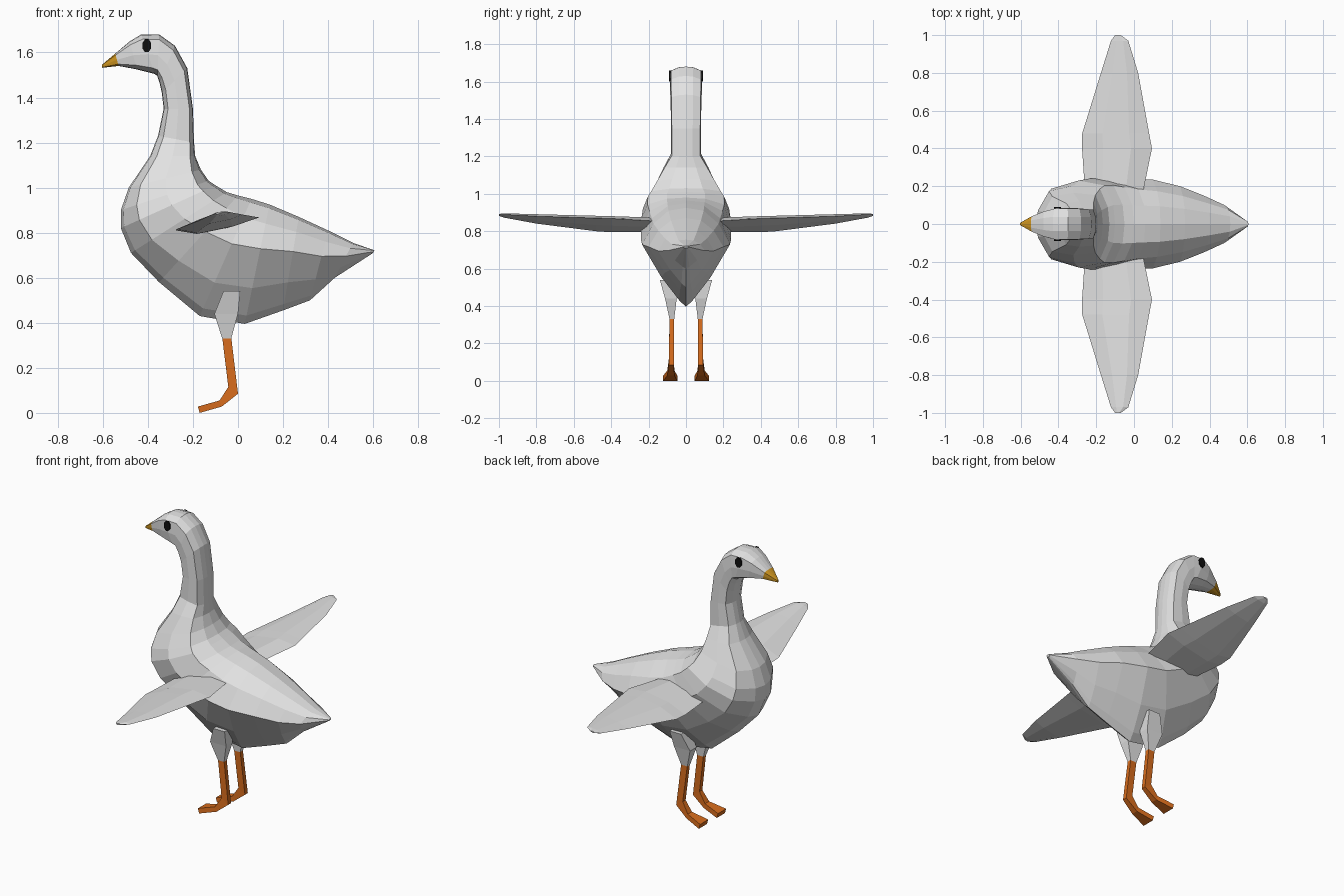
import bpy, bmesh, math


def material(name, rgb):
    m = bpy.data.materials.new(name)
    m.diffuse_color = (*rgb, 1)
    return m


WHITE = material("feather_white", (0.76, 0.76, 0.76))
GOLD = material("beak_gold", (0.68, 0.33, 0.015))
ORANGE = material("leg_orange", (0.68, 0.15, 0.012))
BLACK = material("eye_black", (0.005, 0.005, 0.005))


def loft(name, rings, mat, mirror=False):
    """Skin a list of equal-length rings and cap both ends."""
    bm = bmesh.new()
    vs = [[bm.verts.new(p) for p in r] for r in rings]
    n = len(rings[0])
    for a, b in zip(vs, vs[1:]):
        for i in range(n):
            j = (i + 1) % n
            bm.faces.new((a[i], a[j], b[j], b[i]))
    bm.faces.new(vs[0])
    bm.faces.new(vs[-1])
    bmesh.ops.remove_doubles(bm, verts=bm.verts, dist=0.0005)
    bmesh.ops.recalc_face_normals(bm, faces=bm.faces)
    me = bpy.data.meshes.new(name)
    bm.to_mesh(me)
    bm.free()
    me.materials.append(mat)
    ob = bpy.data.objects.new(name, me)
    bpy.context.collection.objects.link(ob)
    if mirror:
        mod = ob.modifiers.new("mirror", 'MIRROR')
        mod.use_axis = (False, True, False)
        mod.use_mirror_merge = False
    return ob


# Cross-section profiles: (fraction from back to belly, fraction of half width)
ROUND = [(0.02, 0.45), (0.12, 0.95), (0.5, 1), (0.85, 0.92), (0.98, 0.4)]
KEEL = [(0.03, 0.4), (0.16, 0.74), (0.37, 1), (0.70, 0.56), (0.93, 0.16)]


def body_ring(bx, bz, fx, fz, w, k):
    half = [(a[0] * (1 - k) + b[0] * k, a[1] * (1 - k) + b[1] * k)
            for a, b in zip(ROUND, KEEL)]
    loop = [(0, 0)] + half + [(1, 0)] + [(t, -s) for t, s in reversed(half)]
    return [(bx + (fx - bx) * t, s * w, bz + (fz - bz) * t) for t, s in loop]


# Body from face to tail: back x, z, belly x, z, half width, keel amount
sections = [
    (-0.545, 1.595, -0.53, 1.54, 0.042, 0),
    (-0.48, 1.65, -0.45, 1.525, 0.07, 0),
    (-0.43, 1.68, -0.37, 1.505, 0.085, 0),
    (-0.35, 1.68, -0.358, 1.495, 0.085, 0),
    (-0.28, 1.63, -0.348, 1.465, 0.085, 0),
    (-0.225, 1.53, -0.338, 1.42, 0.082, 0),
    (-0.20, 1.35, -0.33, 1.35, 0.08, 0),
    (-0.195, 1.20, -0.355, 1.23, 0.08, 0),
    (-0.19, 1.14, -0.39, 1.14, 0.12, 0),
    (-0.165, 1.08, -0.485, 1.0, 0.165, 0.1),
    (-0.13, 1.03, -0.52, 0.90, 0.205, 0.2),
    (-0.10, 1.01, -0.52, 0.82, 0.23, 0.3),
    (-0.05, 0.98, -0.475, 0.71, 0.24, 0.45),
    (0.0, 0.965, -0.35, 0.58, 0.24, 0.65),
    (0.06, 0.95, -0.17, 0.43, 0.24, 0.9),
    (0.14, 0.925, 0.03, 0.395, 0.235, 1),
    (0.27, 0.87, 0.20, 0.455, 0.20, 1),
    (0.40, 0.81, 0.32, 0.50, 0.15, 1),
    (0.51, 0.755, 0.43, 0.60, 0.10, 0.9),
    (0.605, 0.722, 0.60, 0.71, 0.012, 0),
]
rings = [body_ring(*s) for s in sections]
loft("body", rings, WHITE)

# Beak tapering from the face to a blunt tip
loft("beak", [rings[0], body_ring(-0.603, 1.546, -0.603, 1.532, 0.006, 0)], GOLD)

# Eyes: thin plates on the head sides
eye = [(-0.405 + 0.021 * math.cos(a), 1.63 + 0.031 * math.sin(a))
       for a in (math.tau * i / 8 + math.pi / 8 for i in range(8))]
loft("eyes", [[(x, y, z) for x, z in eye] for y in (0.081, 0.09)], BLACK, True)

# Wings: y, leading x, z, trailing x, z, half thickness
wing = [
    (0.10, -0.22, 0.82, 0.02, 0.85, 0.030),
    (0.18, -0.26, 0.815, 0.05, 0.855, 0.030),
    (0.40, -0.275, 0.81, 0.095, 0.868, 0.030),
    (0.48, -0.274, 0.815, 0.08, 0.87, 0.029),
    (0.80, -0.175, 0.853, 0.022, 0.88, 0.019),
    (0.97, -0.122, 0.878, -0.03, 0.89, 0.009),
    (1.00, -0.10, 0.885, -0.07, 0.89, 0.004),
]


def wing_ring(y, lx, lz, tx, tz, h):
    def at(t, d):
        return (lx + (tx - lx) * t, y, lz + (tz - lz) * t + d)
    return [at(0, 0), at(0.3, h), at(0.7, h), at(1, 0), at(0.7, -h * 0.7), at(0.25, -h)]


loft("wings", [wing_ring(*s) for s in wing], WHITE, True)


def leg_ring(fx, fz, bx, bz, y0, y1):
    return [(fx, y0, fz), (fx, y1, fz), (bx, y1, bz), (bx, y0, bz)]


# Feathered thighs
loft("thighs", [leg_ring(*s) for s in (
    (-0.065, 0.54, 0.01, 0.54, 0.06, 0.14),
    (-0.105, 0.44, 0.0, 0.44, 0.05, 0.112),
    (-0.07, 0.33, -0.03, 0.33, 0.063, 0.088),
)], WHITE, True)

# Shanks bending forward into flat spreading feet
loft("legs_and_feet", [leg_ring(*s) for s in (
    (-0.07, 0.335, -0.03, 0.335, 0.063, 0.088),
    (-0.043, 0.115, 0.0, 0.085, 0.065, 0.092),
    (-0.082, 0.055, -0.072, 0.028, 0.062, 0.100),
    (-0.178, 0.028, -0.170, 0.0, 0.046, 0.122),
)], ORANGE, True)
